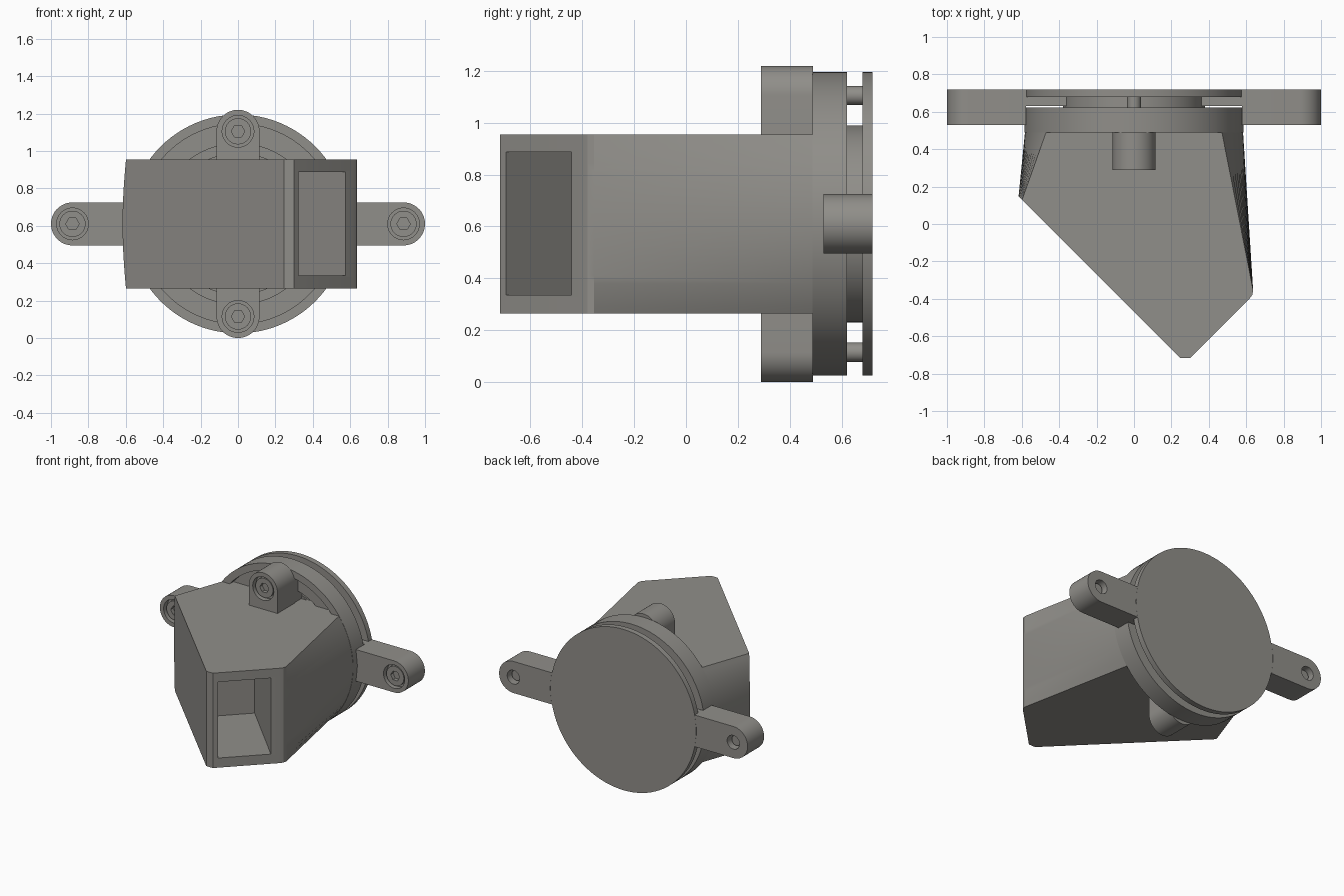
import bpy, bmesh, math

if "Cube" in bpy.data.objects:
    bpy.data.objects.remove(bpy.data.objects["Cube"])

C = 0.61   # height of the main axis
grey = bpy.data.materials.new("warm grey")
grey.diffuse_color = (0.28, 0.272, 0.252, 1)
grey.use_nodes = True
grey.node_tree.nodes["Principled BSDF"].inputs["Base Color"].default_value = grey.diffuse_color


def finish(bm, name):
    bmesh.ops.recalc_face_normals(bm, faces=bm.faces)
    me = bpy.data.meshes.new(name)
    bm.to_mesh(me)
    bm.free()
    me.materials.append(grey)
    ob = bpy.data.objects.new(name, me)
    bpy.context.collection.objects.link(ob)
    return ob


def extrude(name, pts, y0, y1):
    """Extrude an (x, z) outline along y."""
    bm = bmesh.new()
    a = [bm.verts.new((x, y0, z)) for x, z in pts]
    b = [bm.verts.new((x, y1, z)) for x, z in pts]
    n = len(pts)
    bm.faces.new(a)
    bm.faces.new(b)
    for i in range(n):
        bm.faces.new((a[i], a[(i + 1) % n], b[(i + 1) % n], b[i]))
    return finish(bm, name)


def arc(cx, cz, r, a0=0, a1=360, n=32):
    full = a1 - a0 == 360
    return [(cx + r * math.cos(t), cz + r * math.sin(t)) for t in
            (math.radians(a0 + (a1 - a0) * i / (n if full else n - 1)) for i in range(n))]


def cut(ob, cutter):
    m = ob.modifiers.new("cut", 'BOOLEAN')
    m.operation, m.solver, m.object = 'DIFFERENCE', 'EXACT', cutter
    bpy.context.view_layer.objects.active = ob
    bpy.ops.object.modifier_apply(modifier=m.name)
    bpy.data.objects.remove(cutter)


def disc(name, r, y0, y1, x=0, z=C, n=32):
    return extrude(name, arc(x, z, r, n=n), y0, y1)


def screw(name, x, z, y, y_end):
    """Socket head in a counterbore, with shaft."""
    head = disc(name + "_head", 0.07, y + 0.012, y + 0.06, x, z)
    cut(head, disc("cutter", 0.036, y - 0.02, y + 0.045, x, z, n=6))
    disc(name + "_shaft", 0.037, y + 0.055, y_end, x, z)


# Back plate and the spigot in the gap
disc("back_plate", 0.585, 0.68, 0.72, n=96)
disc("spigot", 0.38, 0.57, 0.685, n=64)

# Flange ring with stepped front recess
ring = disc("flange_ring", 0.585, 0.488, 0.622, n=96)
cut(ring, disc("cutter", 0.535, 0.4, 0.53, n=96))
cut(ring, disc("cutter", 0.43, 0.4, 0.58, n=96))

# Hood: round at the back, blending to a wedge with angled faces at the front
H, R, N = 0.345, 0.583, 24
bm = bmesh.new()
rows = []
for i in range(N + 1):
    z = -H + 2 * H * i / N
    x = math.sqrt(R * R - z * z)
    x0, y0, x1, y1 = -x, 0.49, -0.627, 0.05
    t = (-0.47 - x0 - y0) / ((x1 + y1) - (x0 + y0))   # meets the 45 degree face
    left = (x0 + (x1 - x0) * t, y0 + (y1 - y0) * t)
    outline = [(x, 0.59), (x, 0.49), (0.637, -0.355), (0.632, -0.38), (0.617, -0.40),
               (0.30, -0.717), (0.247, -0.717), left, (-x, 0.49), (-x, 0.59)]
    rows.append([bm.verts.new((px, py, C + z)) for px, py in outline])
for a, b in zip(rows, rows[1:]):
    for j in range(len(a)):
        k = (j + 1) % len(a)
        bm.faces.new((a[j], a[k], b[k], b[j]))
bm.faces.new(rows[0])
bm.faces.new(rows[-1])
hood = finish(bm, "hood")

# Rectangular window running into the hood at 45 degrees
bm = bmesh.new()
plan = [(0.42, -0.79), (0.675, -0.545), (0.12, 0.02), (-0.135, -0.235)]
lo = [bm.verts.new((x, y, 0.335)) for x, y in plan]
hi = [bm.verts.new((x, y, 0.888)) for x, y in plan]
bm.faces.new(lo)
bm.faces.new(hi)
for j in range(4):
    k = (j + 1) % 4
    bm.faces.new((lo[j], lo[k], hi[k], hi[j]))
cut(hood, finish(bm, "cutter"))

for s, v, h in ((1, "upper", "right"), (-1, "lower", "left")):
    # Upper and lower lugs on the flange
    zc = C + s * 0.495
    pts = [(x, C + s * z) for x, z in arc(0, 0.495, 0.115, 0, 180, 24) + [(-0.115, 0.3), (0.115, 0.3)]]
    lug = extrude(v + "_lug", pts, 0.29, 0.49)
    cut(lug, disc("cutter", 0.085, 0.2, 0.33, 0, zc))
    # Web that carries the lug through the recess
    extrude(v + "_lug_web", [(-0.11, C + s * 0.3), (0.11, C + s * 0.3),
                             (0.11, C + s * 0.54), (-0.11, C + s * 0.54)], 0.489, 0.6)
    screw(v + "_lug_screw", 0, zc, 0.29, 0.69)

    # Side arms on the back plate
    xc = s * 0.885
    pts = [(s * x, z) for x, z in arc(0.885, C, 0.115, -90, 90, 24)]
    pts += [(s * 0.578, C + 0.115), (s * 0.59, C), (s * 0.578, C - 0.115)]
    arm = extrude(h + "_arm", pts, 0.53, 0.72)
    cut(arm, disc("cutter", 0.085, 0.4, 0.57, xc))
    cut(arm, disc("cutter", 0.05, 0.66, 0.8, xc))
    extrude(h + "_arm_root", [(s * 0.36, C - 0.115), (s * 0.585, C - 0.115),
                              (s * 0.585, C + 0.115), (s * 0.36, C + 0.115)], 0.63, 0.7195)
    screw(h + "_arm_screw", xc, C, 0.53, 0.685)

# Smooth the round walls, keep crisp edges
for ob in bpy.data.objects:
    ob.select_set(True)
bpy.context.view_layer.objects.active = hood
bpy.ops.object.shade_smooth_by_angle(angle=math.radians(20))
